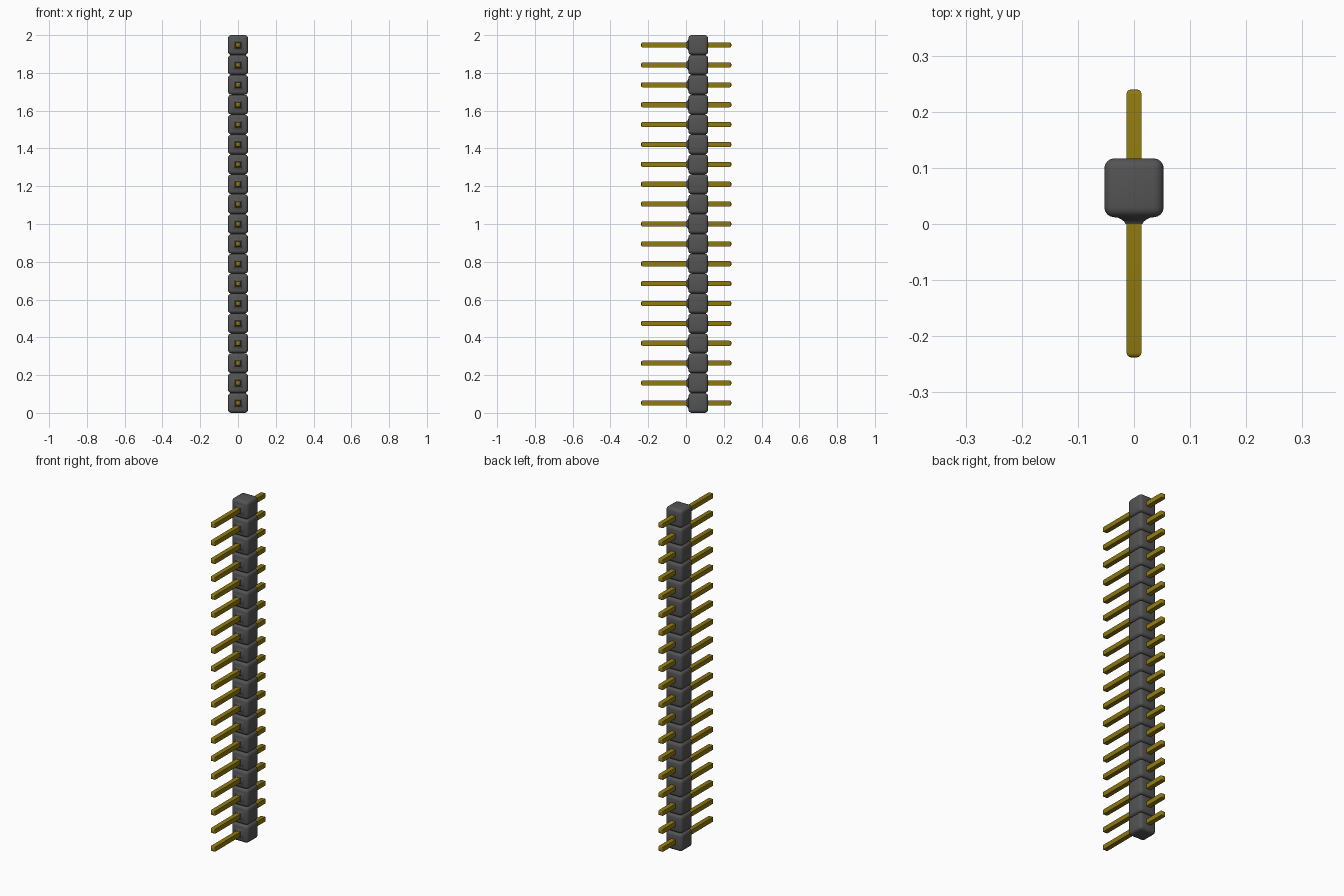
import bpy
import bmesh
from mathutils import Matrix

if "Cube" in bpy.data.objects:
    bpy.data.objects.remove(bpy.data.objects["Cube"], do_unlink=True)

COUNT = 19
PITCH = 2.0 / COUNT


def material(name, colour, rough):
    m = bpy.data.materials.new(name)
    m.use_nodes = True
    m.diffuse_color = (*colour, 1)
    bsdf = m.node_tree.nodes["Principled BSDF"]
    bsdf.inputs["Base Color"].default_value = (*colour, 1)
    bsdf.inputs["Roughness"].default_value = rough
    return m


plastic = material("dark grey plastic", (0.088, 0.088, 0.088), 0.6)
gold = material("dull gold", (0.28, 0.195, 0.005), 0.4)


def finish(bm, name, mat):
    """Turn a bmesh into a shared mesh with smooth bevels."""
    bmesh.ops.recalc_face_normals(bm, faces=bm.faces)
    mesh = bpy.data.meshes.new(name)
    bm.to_mesh(mesh)
    bm.free()
    mesh.materials.append(mat)
    mesh.shade_smooth()
    mesh.set_sharp_from_angle(angle=0.7)
    return mesh


def rounded_box(name, size, y, radius, segments, mat, ends_only=False):
    """Box with rounded edges; ends_only rounds just the rims at front and back."""
    bm = bmesh.new()
    bmesh.ops.create_cube(bm, size=1, matrix=Matrix.Translation((0, y, 0)) @ Matrix.Diagonal((*size, 1)))
    edges = [e for e in bm.edges
             if not ends_only or abs(e.verts[0].co.y - e.verts[1].co.y) < 1e-6]
    bmesh.ops.bevel(bm, geom=edges, offset=radius, segments=segments, profile=0.5, affect='EDGES')
    return finish(bm, name, mat)


def flared_collar(name, profile, mat):
    """Square collar around a pin, lofted along y from (half width, y) pairs."""
    bm = bmesh.new()
    rings = [[bm.verts.new((sx * w, y, sz * w)) for sx, sz in ((-1, -1), (1, -1), (1, 1), (-1, 1))]
             for w, y in profile]
    for a, b in zip(rings, rings[1:]):
        for i in range(4):
            j = (i + 1) % 4
            bm.faces.new((a[i], a[j], b[j], b[i]))
    bm.faces.new(rings[0])
    bm.faces.new(rings[-1])
    return finish(bm, name, mat)


parts = {
    # Plastic housing cell
    "housing_block": rounded_box("housing_block", (0.106, 0.105, PITCH), 0.0645, 0.018, 4, plastic),
    # Flared neck on the front of each cell
    "pin_collar": flared_collar("pin_collar",
                                [(0.015, 0.0), (0.017, 0.004), (0.022, 0.008), (0.034, 0.014)], plastic),
    # Square pin with rounded tips
    "pin": rounded_box("pin", (0.027, 0.478, 0.027), 0.001, 0.009, 3, gold, ends_only=True),
}

# Stack the cells into a column
for i in range(COUNT):
    for name, mesh in parts.items():
        ob = bpy.data.objects.new(f"{name}_{i + 1:02d}", mesh)
        ob.location.z = (i + 0.5) * PITCH
        bpy.context.collection.objects.link(ob)
